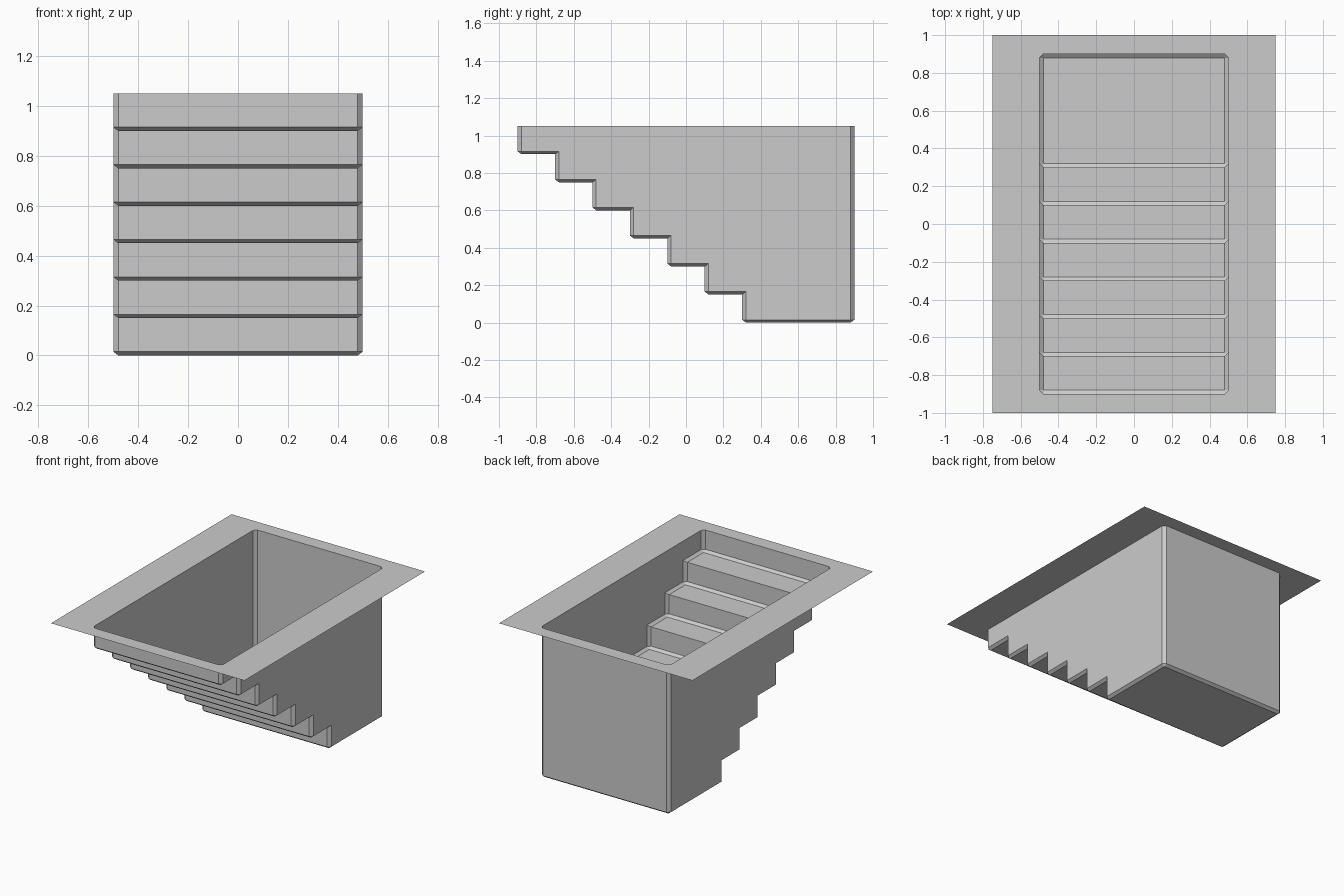
import bpy
import bmesh

cube = bpy.data.objects.get("Cube")
if cube:
    bpy.data.objects.remove(cube, do_unlink=True)

TOP = 1.05               # rim height
HALF_W, BACK = 0.5, 0.9  # basin half width and back wall
STEPS, RUN, RISE = 7, 0.2, 0.15
CH, CZ = 0.02, 0.015     # chamfer width and height

grey = bpy.data.materials.new("plain_grey")
grey.use_nodes = True
grey.diffuse_color = (0.6, 0.6, 0.6, 1)
grey.node_tree.nodes["Principled BSDF"].inputs["Base Color"].default_value = (0.6, 0.6, 0.6, 1)


def finish(name, bm):
    """Weld, face the surface upward and inward, and make the object."""
    bmesh.ops.remove_doubles(bm, verts=bm.verts, dist=1e-5)
    bmesh.ops.recalc_face_normals(bm, faces=bm.faces)
    bm.normal_update()
    if sum(f.normal.z * f.calc_area() for f in bm.faces) < 0:
        bmesh.ops.reverse_faces(bm, faces=bm.faces)
    mesh = bpy.data.meshes.new(name)
    bm.to_mesh(mesh)
    bm.free()
    mesh.materials.append(grey)
    obj = bpy.data.objects.new(name, mesh)
    bpy.context.collection.objects.link(obj)
    return obj


def add_face(bm, points):
    """Add a face, dropping repeated points."""
    unique = list(dict.fromkeys(points))
    if len(unique) > 2:
        bm.faces.new([bm.verts.new(p) for p in unique])


# Stair profile: pairs of (main strip point, matching side panel point)
pairs = []
for i in range(STEPS):
    y = -BACK + i * RUN
    z = TOP - RISE * (i + 1)
    above = TOP if i == 0 else z + RISE
    pairs.append(((y, above), (y + CH, TOP if i == 0 else above + CZ)))
    corner = (y + CH, z + CZ)
    pairs += [((y, z + CZ), corner), ((y + CH, z), corner)]
back_corner = (BACK - CH, CZ)
pairs += [((BACK - CH, 0), back_corner), ((BACK, CZ), back_corner),
          ((BACK, TOP), (BACK - CH, TOP))]
pairs = [tuple((round(y, 4), round(z, 4)) for y, z in p) for p in pairs]

# Stepped basin: main strip, chamfered edges and side walls
bm = bmesh.new()
inner = HALF_W - CH
for (p0, q0), (p1, q1) in zip(pairs, pairs[1:]):
    add_face(bm, [(-inner, *p0), (inner, *p0), (inner, *p1), (-inner, *p1)])
    for s in (-1, 1):
        add_face(bm, [(s * inner, *p0), (s * HALF_W, *q0),
                      (s * HALF_W, *q1), (s * inner, *p1)])
for s in (-1, 1):
    add_face(bm, [(s * HALF_W, *q) for _, q in pairs])
finish("stepped_basin", bm)

# Flat deck around the opening, built one quarter at a time
bm = bmesh.new()
X, Y = 0.75, 1.0
for sx in (-1, 1):
    for sy in (-1, 1):
        def quarter(*pts):
            add_face(bm, [(sx * x, sy * y, TOP) for x, y in pts])
        quarter((HALF_W, 0), (X, 0), (X, Y), (HALF_W, BACK - CH))
        quarter((HALF_W, BACK - CH), (X, Y), (inner, BACK))
        quarter((inner, BACK), (X, Y), (0, Y), (0, BACK))
finish("deck_surround", bm)
